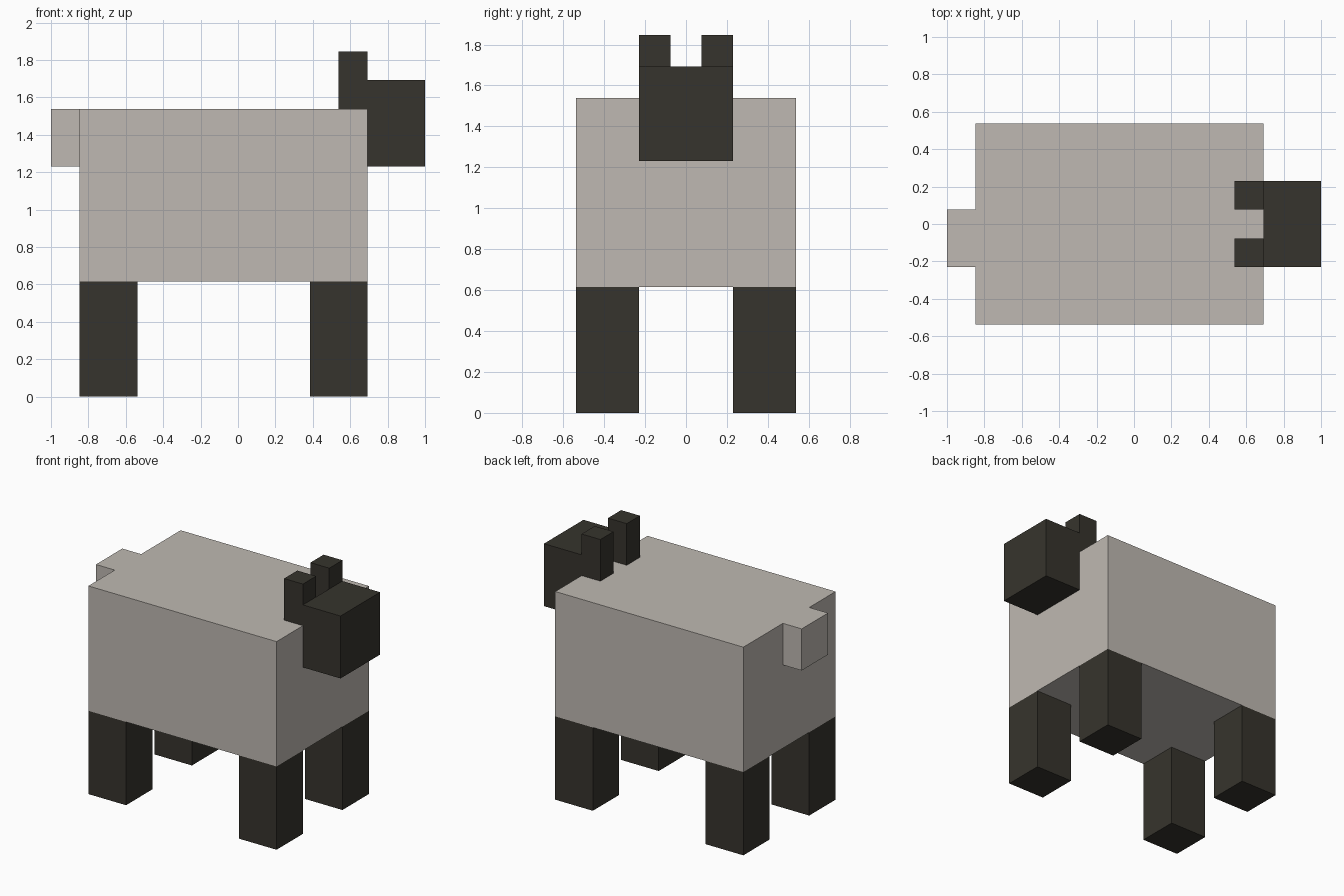
import bpy
import bmesh

cube = bpy.data.objects.get("Cube")
if cube:
    bpy.data.objects.remove(cube, do_unlink=True)

U = 1 / 13  # size of one block unit


def material(name, rgb):
    m = bpy.data.materials.new(name)
    m.use_nodes = True
    m.diffuse_color = (*rgb, 1)
    bsdf = next(n for n in m.node_tree.nodes if n.type == 'BSDF_PRINCIPLED')
    bsdf.inputs["Base Color"].default_value = (*rgb, 1)
    bsdf.inputs["Roughness"].default_value = 0.9
    return m


wool = material("pale wool", (0.52, 0.485, 0.445))
dark = material("dark hide", (0.037, 0.034, 0.026))


def box(name, lo, hi, mat):
    """Flat-shaded box between two corners, given in block units."""
    bm = bmesh.new()
    bmesh.ops.create_cube(bm, size=1)
    for v in bm.verts:
        v.co = [(a if c < 0 else b) * U for c, a, b in zip(v.co, lo, hi)]
    mesh = bpy.data.meshes.new(name)
    bm.to_mesh(mesh)
    bm.free()
    mesh.materials.append(mat)
    obj = bpy.data.objects.new(name, mesh)
    bpy.context.collection.objects.link(obj)
    return obj


# Woolly body and its off-centre tail
box("body", (-11, -7, 8), (9, 7, 20), wool)
box("tail", (-13, -3, 16), (-11, 1, 20), wool)

# Head
box("head", (9, -3, 16), (13, 3, 22), dark)

# Ears behind the head, and legs under the body corners
for side, y_ear, y_leg in (("near", -3, -7), ("far", 1, 3)):
    box(f"{side}_ear", (7, y_ear, 20), (9, y_ear + 2, 24), dark)
    for end, x in (("head", 5), ("tail", -11)):
        box(f"{side}_{end}_leg", (x, y_leg, 0), (x + 4, y_leg + 4, 8), dark)
